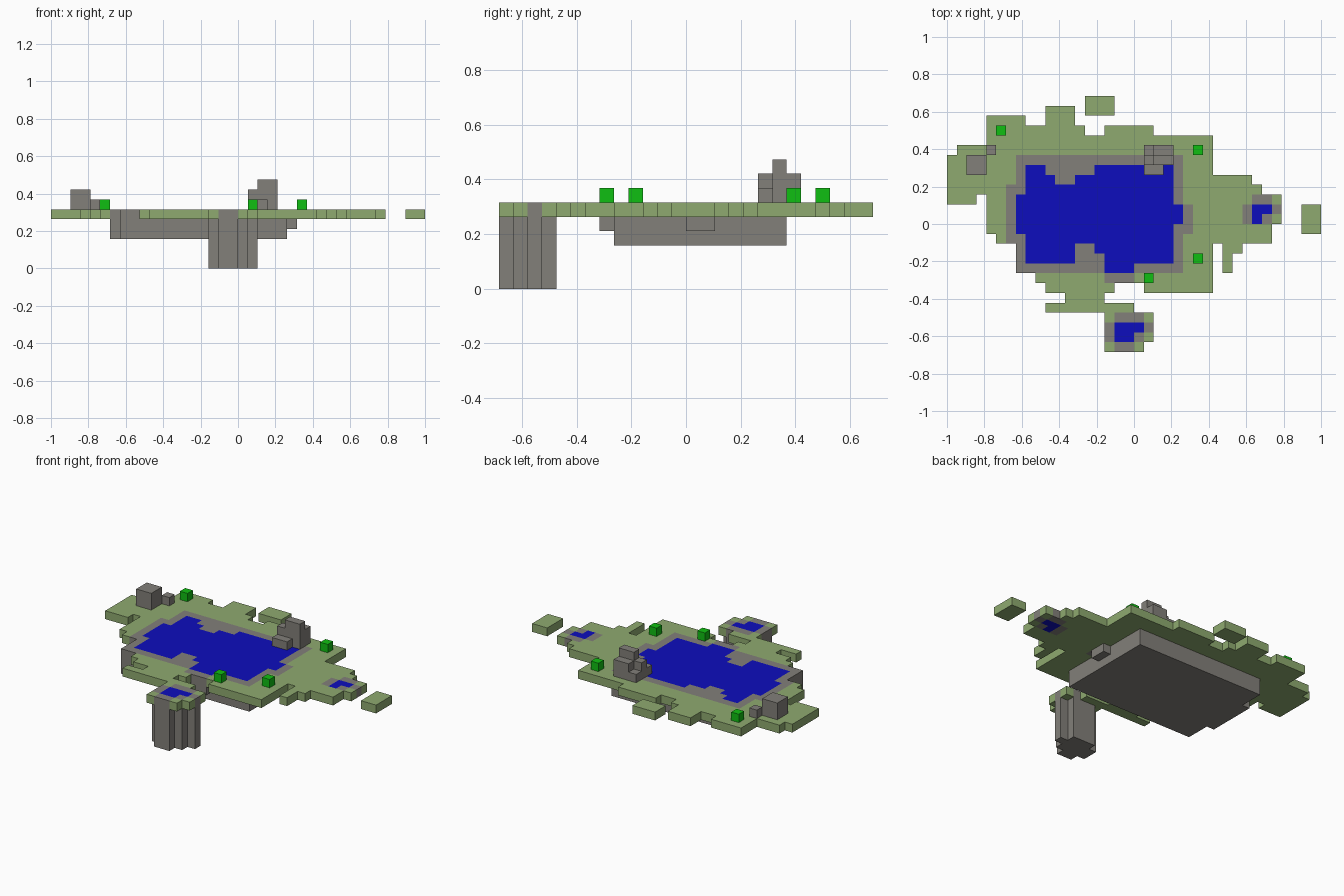
import bpy, bmesh

if "Cube" in bpy.data.objects:
    bpy.data.objects.remove(bpy.data.objects["Cube"])

U = 2 / 38            # cell size
OX, OY = -1.0, -13 * U


def material(name, rgb):
    m = bpy.data.materials.new(name)
    m.diffuse_color = (*rgb, 1)
    m.use_nodes = True
    m.node_tree.nodes["Principled BSDF"].inputs["Base Color"].default_value = m.diffuse_color
    return m


GRASS = material("meadow_green", (0.274, 0.402, 0.162))
STONE = material("stone_grey", (0.225, 0.214, 0.193))
WATER = material("water_blue", (0.004, 0.004, 0.515))
BUSH = material("bush_green", (0.005, 0.52, 0.006))


def cells(rects, k0, k1):
    """Cells covered by (x0, x1, y0, y1) rectangles between two heights."""
    return {(i, j, k) for x0, x1, y0, y1 in rects
            for i in range(x0, x1) for j in range(y0, y1) for k in range(k0, k1)}


# Six faces of a cell: outward direction and corners
FACES = [
    ((1, 0, 0), ((1, 0, 0), (1, 1, 0), (1, 1, 1), (1, 0, 1))),
    ((-1, 0, 0), ((0, 0, 0), (0, 0, 1), (0, 1, 1), (0, 1, 0))),
    ((0, 1, 0), ((0, 1, 0), (0, 1, 1), (1, 1, 1), (1, 1, 0))),
    ((0, -1, 0), ((0, 0, 0), (1, 0, 0), (1, 0, 1), (0, 0, 1))),
    ((0, 0, 1), ((0, 0, 1), (1, 0, 1), (1, 1, 1), (0, 1, 1))),
    ((0, 0, -1), ((0, 0, 0), (0, 1, 0), (1, 1, 0), (1, 0, 0))),
]


def build(name, part, solid, mat):
    """Skin a set of cells, leaving out faces that touch another solid cell."""
    bm = bmesh.new()
    verts = {}

    def vert(p):
        if p not in verts:
            verts[p] = bm.verts.new((OX + p[0] * U, OY + p[1] * U, p[2] * U))
        return verts[p]

    for c in sorted(part):
        for d, corners in FACES:
            if tuple(a + b for a, b in zip(c, d)) not in solid:
                bm.faces.new([vert(tuple(a + b for a, b in zip(c, q))) for q in corners])
    bmesh.ops.dissolve_limit(bm, angle_limit=0.02, verts=bm.verts[:], edges=bm.edges[:])
    me = bpy.data.meshes.new(name)
    bm.to_mesh(me)
    bm.free()
    me.materials.append(mat)
    ob = bpy.data.objects.new(name, me)
    bpy.context.collection.objects.link(ob)


# Island layer, one cell thick
land = cells([
    (4, 27, 12, 22), (4, 14, 22, 23), (16, 21, 22, 23), (4, 8, 23, 24),
    (10, 13, 23, 25), (14, 17, 24, 26), (1, 4, 20, 21), (0, 4, 16, 20),
    (0, 3, 15, 16), (5, 27, 11, 12), (7, 27, 8, 11), (9, 27, 7, 8),
    (10, 17, 6, 7), (20, 27, 6, 7), (12, 16, 5, 6), (10, 19, 4, 5),
    (16, 21, 1, 4), (16, 20, 0, 1), (27, 31, 11, 18), (31, 32, 11, 17),
    (32, 33, 11, 16), (33, 34, 13, 16), (28, 30, 10, 11), (28, 29, 8, 10),
    (36, 38, 12, 15)], 5, 6)

# Water surfaces
lake = cells([
    (8, 10, 18, 19), (15, 23, 18, 19), (8, 11, 17, 18), (13, 23, 17, 18),
    (8, 23, 11, 17), (7, 8, 12, 16), (23, 24, 13, 15), (8, 13, 9, 11),
    (15, 23, 10, 11), (16, 23, 9, 10), (16, 19, 8, 9)], 5, 6)
front_pool = cells([(17, 20, 2, 3), (17, 19, 1, 2)], 5, 6)
side_pool = cells([(31, 33, 14, 15), (31, 32, 13, 14)], 5, 6)

# Stone basin below the lake, its ledges and its rim
basin_plan = [(7, 24, 8, 20), (6, 7, 11, 17)]
ledges = [(24, 25, 13, 15), (16, 19, 7, 8)]
basin = (cells(basin_plan, 3, 5) | cells(ledges, 4, 5)
         | (cells(basin_plan + ledges + [(24, 25, 12, 13)], 5, 6) - lake))

# Stone column below the front pool
column_plan = [(17, 19, 0, 1), (16, 20, 1, 2), (16, 21, 2, 3), (17, 20, 3, 4)]
column = cells(column_plan, 0, 6) - front_pool

# Stone edge of the side pool
side_rim = cells([(31, 33, 15, 16), (30, 31, 13, 15), (33, 34, 14, 15),
                  (32, 33, 13, 14)], 5, 6)

# Rocks standing on the land
left_rock = cells([(2, 4, 18, 20)], 6, 8)
left_pebble = cells([(4, 5, 20, 21)], 6, 7)
stepped_rock = (cells([(21, 23, 19, 20)], 6, 9)
                | cells([(20, 21, 19, 20), (21, 23, 20, 21)], 6, 8)
                | cells([(20, 21, 20, 21), (20, 22, 18, 19)], 6, 7))

# Single-cell bushes
bushes = [{(i, j, 6)} for i, j in ((5, 22), (25, 20), (25, 9), (20, 7))]

meadow = land - lake - front_pool - side_pool - basin - column - side_rim

parts = [
    ("meadow", meadow, GRASS), ("lake_water", lake, WATER),
    ("front_pool_water", front_pool, WATER), ("side_pool_water", side_pool, WATER),
    ("lake_basin", basin, STONE), ("stone_column", column, STONE),
    ("side_pool_rim", side_rim, STONE), ("left_rock", left_rock, STONE),
    ("left_pebble", left_pebble, STONE), ("stepped_rock", stepped_rock, STONE),
] + [("bush_%d" % (n + 1), b, BUSH) for n, b in enumerate(bushes)]

solid = set().union(*(p[1] for p in parts))
for name, part, mat in parts:
    build(name, part, solid, mat)
